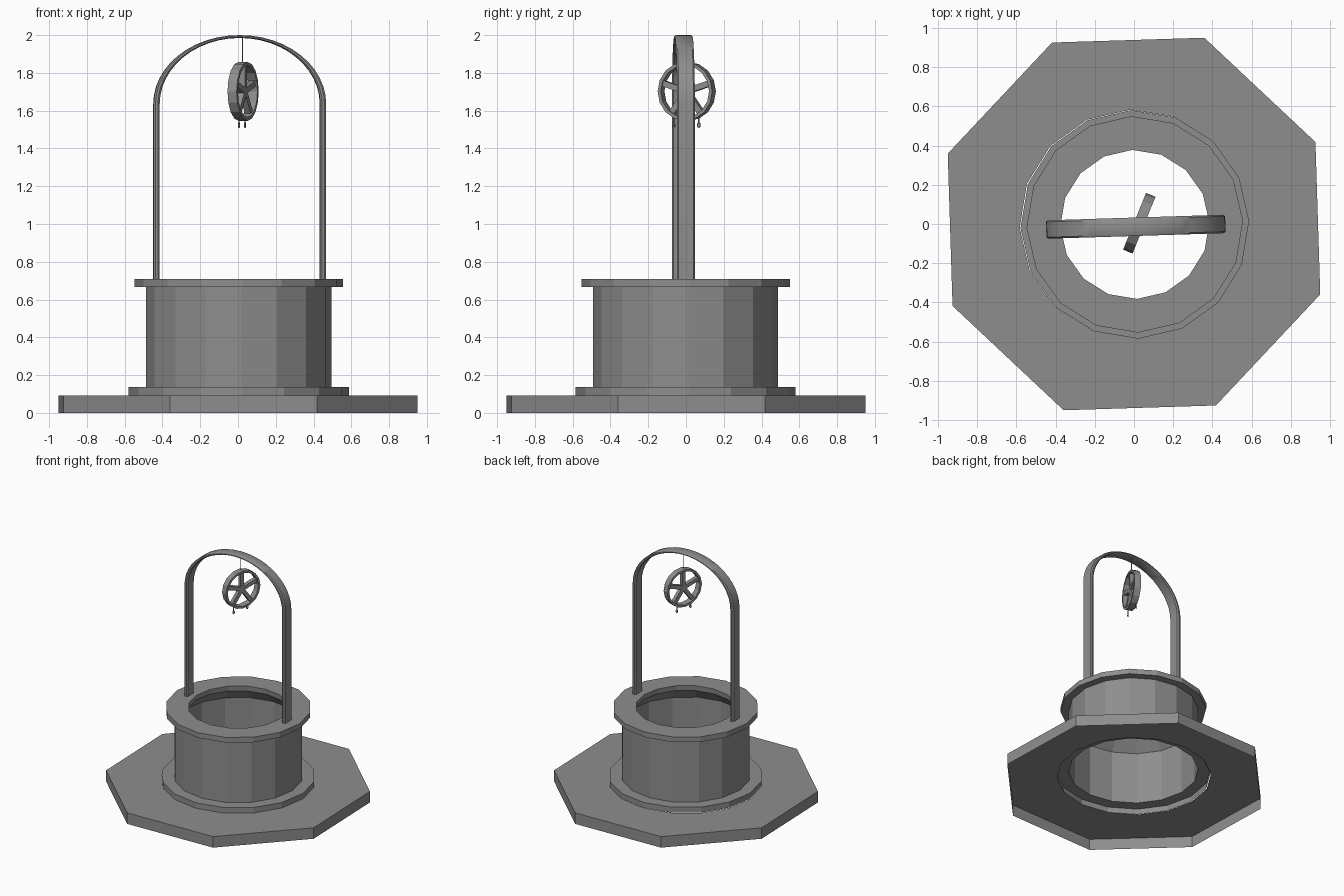
import bpy, bmesh, math
from mathutils import Matrix, Vector

if "Cube" in bpy.data.objects:
    bpy.data.objects.remove(bpy.data.objects["Cube"])

stone = bpy.data.materials.new("plain grey")
stone.use_nodes = True
GREY = (0.27, 0.27, 0.27, 1)
stone.diffuse_color = GREY
stone.node_tree.nodes["Principled BSDF"].inputs["Base Color"].default_value = GREY

TURN = math.radians(1.8)
SIDES = 16


def finish(name, bm, matrix=Matrix(), smooth=False):
    bmesh.ops.recalc_face_normals(bm, faces=bm.faces)
    mesh = bpy.data.meshes.new(name)
    bm.to_mesh(mesh)
    bm.free()
    mesh.materials.append(stone)
    obj = bpy.data.objects.new(name, mesh)
    obj.matrix_world = matrix
    bpy.context.collection.objects.link(obj)
    if smooth:
        bpy.ops.object.select_all(action='DESELECT')
        obj.select_set(True)
        bpy.context.view_layer.objects.active = obj
        bpy.ops.object.shade_smooth_by_angle(angle=math.radians(35))


def skin(bm, loops):
    """Join equal-sized vertex loops with quads."""
    n = len(loops[0])
    for a, b in zip(loops, loops[1:]):
        for i in range(n):
            j = (i + 1) % n
            bm.faces.new((a[i], a[j], b[j], b[i]))


def lathe(name, profile, matrix, octagon=False):
    """Turn a (radius, height) profile; an octagon flattens its widest loops."""
    bm = bmesh.new()
    loops = []
    widest = max(r for r, z in profile)
    for r, z in profile:
        loop = []
        for i in range(SIDES):
            a = math.tau * i / SIDES
            flat = octagon and r == widest and i % 2 == 0
            radius = r * math.cos(math.pi / 8) if flat else r
            loop.append(bm.verts.new((radius * math.cos(a), radius * math.sin(a), z)))
        loops.append(loop)
    skin(bm, loops)
    bmesh.ops.remove_doubles(bm, verts=bm.verts, dist=0.0001)
    finish(name, bm, matrix)


def ring(name, outer, inner, depth, matrix):
    h = depth / 2
    lathe(name, [(outer, -h), (outer, h), (inner, h), (inner, -h), (outer, -h)], matrix)


# Stone base and well, open shells underneath
centre = Matrix.Translation((0.004, -0.002, 0)) @ Matrix.Rotation(TURN, 4, 'Z')
lathe("octagonal_base", [(1.015, 0), (1.015, 0.092), (0.583, 0.092)],
      Matrix.Rotation(TURN, 4, 'Z'), octagon=True)
lathe("well_skirt", [(0.583, 0.092), (0.583, 0.138), (0.49, 0.138)], centre)
lathe("well_wall", [(0.49, 0.138), (0.49, 0.667)], centre)
lathe("well_rim", [(0.49, 0.667), (0.552, 0.667), (0.552, 0.71), (0.38, 0.71),
                   (0.385, 0.667), (0.486, 0.565)], centre)

# Arch: a flat strap, thinner at the crown
SPRING, RISE = 1.635, 0.365
path = [(-1, 0)]
for i in range(25):
    a = math.pi * (1 - i / 24)
    path.append((math.cos(a), math.sin(a)))
path.append((1, 0))
bm = bmesh.new()
loops = []
half, chamfer = 0.047, 0.008
for k, (c, s) in enumerate(path):
    z = 0.7 if k in (0, len(path) - 1) else SPRING
    outer = Vector((0.457 * c, 0, z + RISE * s))
    inner = Vector((0.425 * c, 0, z + (RISE - 0.015) * s))
    section = []
    for point, other, side in ((outer, inner, 1), (inner, outer, -1)):
        mid = point.lerp(other, 0.3)
        for p, y in ((mid, -half), (point, chamfer - half),
                     (point, half - chamfer), (mid, half)):
            section.append(bm.verts.new((p.x, side * y, p.z)))
    loops.append(section)
skin(bm, loops)
bm.faces.new(loops[0])
bm.faces.new(loops[-1])
arch_frame = Matrix.Translation((0.009, -0.014, 0)) @ Matrix.Rotation(TURN, 4, 'Z')
finish("arch", bm, arch_frame, smooth=True)

# Pulley wheel: local x runs along the wheel, z along the axle
upright = Matrix.Rotation(math.radians(68), 4, 'Z') @ Matrix.Rotation(math.pi / 2, 4, 'X')
wheel = Matrix.Translation((0.027, 0.004, 1.702)) @ upright
ring("wheel_rim", 0.156, 0.138, 0.052, wheel)

bm = bmesh.new()
for i in range(5):
    turn = Matrix.Rotation(math.pi / 2 + math.tau * i / 5, 4, 'Z')
    bmesh.ops.create_cube(bm, size=1, matrix=turn @ Matrix.Translation((0.071, 0, 0))
                          @ Matrix.Diagonal((0.142, 0.031, 0.034, 1)))
finish("wheel_spokes", bm, wheel)


def rod(name, x, y, radius, z0, z1):
    bm = bmesh.new()
    bmesh.ops.create_cone(bm, cap_ends=True, segments=6, radius1=radius, radius2=radius,
                          depth=z1 - z0)
    finish(name, bm, Matrix.Translation((x, y, (z0 + z1) / 2)))


# Hanging rope and the two chain ends
rod("rope", 0.024, 0, 0.0025, 1.85, 1.99)
for label, x, y in (("front", 0.005, -0.065), ("back", 0.037, 0.068)):
    rod(label + "_chain", x, y, 0.004, 1.535, 1.575)
    ring(label + "_link", 0.015, 0.007, 0.006,
         Matrix.Translation((x, y, 1.524)) @ upright @ Matrix.Diagonal((0.6, 1, 1, 1)))
